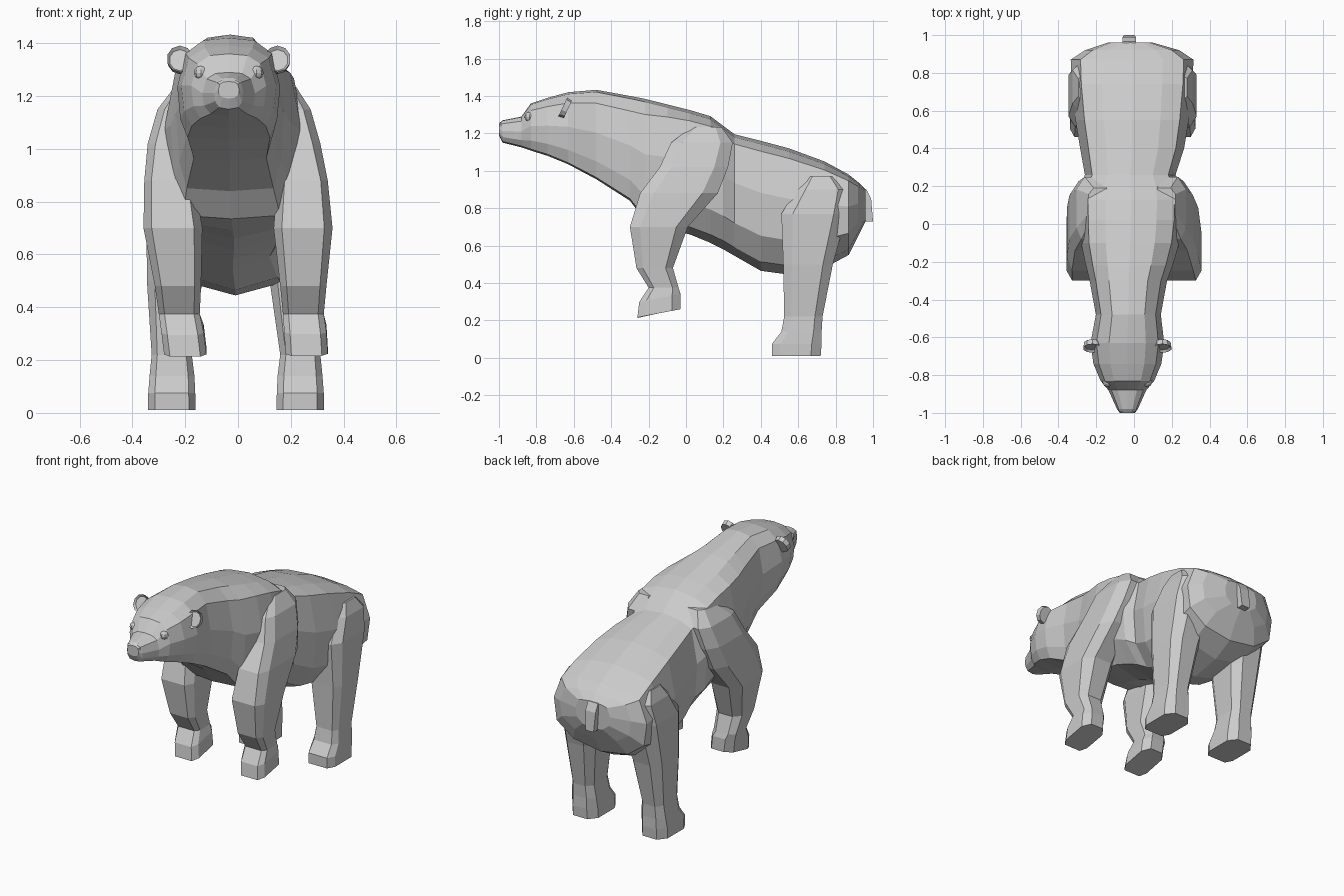
import bpy, bmesh, math
from mathutils import Matrix


def finish(bm, name):
    bmesh.ops.recalc_face_normals(bm, faces=bm.faces)
    me = bpy.data.meshes.new(name)
    bm.to_mesh(me)
    bm.free()
    ob = bpy.data.objects.new(name, me)
    bpy.context.collection.objects.link(ob)
    return ob


def loft(name, rings):
    bm = bmesh.new()
    loops = [[bm.verts.new(p) for p in r] for r in rings]
    n = len(loops[0])
    for a, b in zip(loops, loops[1:]):
        for i in range(n):
            j = (i + 1) % n
            bm.faces.new((a[i], a[j], b[j], b[i]))
    bm.faces.new(loops[0])
    bm.faces.new(loops[-1])
    return finish(bm, name)


# Body cross-section: t flattens the back, b flattens the underside (0..1)
def section(t, b):
    half = [(0, 1), (.5, .975), (.84, .85 + .07 * t), (1, .52 + .08 * t),
            (.94, .27 - .07 * b), (.58 + .22 * b, .07 - .05 * b), (0, 0)]
    return half + [(-u, v) for u, v in reversed(half[1:-1])]


# Body, neck and head: y, top z, bottom z, half width, centre x, t, b
spine = [(-1.0, 1.255, 1.19, .04, -.035, 0, 0), (-.98, 1.27, 1.15, .055, -.035, 0, .3),
         (-.88, 1.29, 1.125, .10, -.035, 0, .5), (-.83, 1.36, 1.108, .142, -.035, 0, .8),
         (-.74, 1.39, 1.08, .18, -.035, 0, .9), (-.63, 1.42, 1.035, .195, -.035, 0, 1),
         (-.48, 1.433, .955, .172, -.03, 0, 1), (-.30, 1.40, .84, .205, -.03, .1, 1),
         (-.22, 1.385, .735, .23, -.025, .3, 1), (-.10, 1.355, .69, .26, -.02, .7, .5),
         (.02, 1.325, .66, .27, -.015, .9, .2), (.13, 1.292, .615, .272, -.015, 1, .1),
         (.20, 1.24, .58, .27, -.018, 1, 0),
         (.26, 1.195, .545, .24, -.02, 1, 0), (.40, 1.16, .465, .275, -.01, 1, 0),
         (.55, 1.12, .445, .30, -.01, 1, 0), (.74, 1.05, .48, .32, -.01, 1, 0),
         (.87, .98, .55, .325, -.01, 1, 0), (.92, .94, .65, .25, -.01, 1, 0),
         (.96, .90, .73, .12, -.02, 1, 0)]
loft("body", [[(cx + u * w, y, zb + v * (zt - zb)) for u, v in section(t, b)]
              for y, zt, zb, w, cx, t, b in spine])


# Legs: stacked chamfered rectangles (z, front y, back y, inner x, outer x)
def leg(name, rings, side, shift=None, tilt=0):
    out = []
    for k, (z, y0, y1, x0, x1) in enumerate(rings):
        dx = shift[k] if shift else 0
        cx, cy, hx, hy = (x0 + x1) / 2, (y0 + y1) / 2, (x1 - x0) / 2, (y1 - y0) / 2
        t = tilt if k >= len(rings) - 2 else 0
        oct_ = [(.72, -1), (1, -.65), (1, .6), (.55, 1), (-.55, 1), (-1, .6), (-1, -.65), (-.72, -1)]
        out.append([(side * (cx + u * hx) + dx, cy + v * hy, z + t * v) for u, v in oct_])
    return loft(name, out)


front = [(1.235, .03, .19, .10, .22), (1.15, -.08, .25, .08, .275),
         (1.02, -.14, .225, .10, .312), (.88, -.245, .17, .15, .34),
         (.70, -.30, .01, .135, .358), (.48, -.265, -.07, .16, .335),
         (.375, -.20, -.04, .17, .325), (.32, -.25, -.03, .175, .335),
         (.238, -.26, -.03, .18, .34)]
leg("front_leg_right", front, 1, tilt=.022)
leg("front_leg_left", front, -1,
    [-.02, -.03, -.03, -.015, 0, .02, .025, .045, .06], tilt=.025)

rear = [(.97, .65, .80, .10, .28), (.90, .59, .87, .06, .31),
        (.77, .51, .86, .06, .332), (.50, .52, .785, .12, .33),
        (.22, .525, .73, .16, .312), (.14, .51, .725, .15, .32),
        (.075, .46, .725, .147, .325), (.01, .46, .72, .145, .325)]
leg("rear_leg_right", rear, 1)
leg("rear_leg_left", rear, -1, [-.015] * 8)

# Tail: short tapered stub against the rump
loft("tail", [[(-.025 + s * w, y + d * t, z) for s, d in ((-1, -1), (1, -1), (1, 1), (-1, 1))]
              for z, y, w, t in ((.90, .93, .035, .035), (.85, .955, .035, .035),
                                 (.73, .97, .028, .03))])

for side, tag in ((1, "right"), (-1, "left")):
    # Ear: thin disc leaning back with a recessed front
    bm = bmesh.new()
    bmesh.ops.create_cone(bm, cap_ends=True, segments=10, radius1=.046, radius2=.05, depth=.03)
    face = max(bm.faces, key=lambda f: f.calc_center_median().z)
    bmesh.ops.inset_region(bm, faces=[face], thickness=.01)
    bmesh.ops.translate(bm, verts=face.verts, vec=(0, 0, -.012))
    m = (Matrix.Translation((-.035 + side * .185, -.645, 1.335))
         @ Matrix.Rotation(math.radians(65), 4, 'X') @ Matrix.Diagonal((1, 1.1, 1, 1)))
    bmesh.ops.transform(bm, matrix=m, verts=bm.verts)
    finish(bm, "ear_" + tag)
    # Eye
    bm = bmesh.new()
    bmesh.ops.create_uvsphere(bm, u_segments=8, v_segments=6, radius=.027)
    bmesh.ops.translate(bm, verts=bm.verts, vec=(-.035 + side * .105, -.837, 1.288))
    finish(bm, "eye_" + tag)

# Nose pad
loft("nose", [[(-.035 + s * w, y, 1.23 + d * h) for s, d in ((-1, -.6), (-.6, -1), (.6, -1),
              (1, -.6), (1, .7), (.6, 1), (-.6, 1), (-1, .7))]
              for y, w, h in ((-.95, .048, .033), (-.99, .044, .03), (-1.0, .035, .022))])
